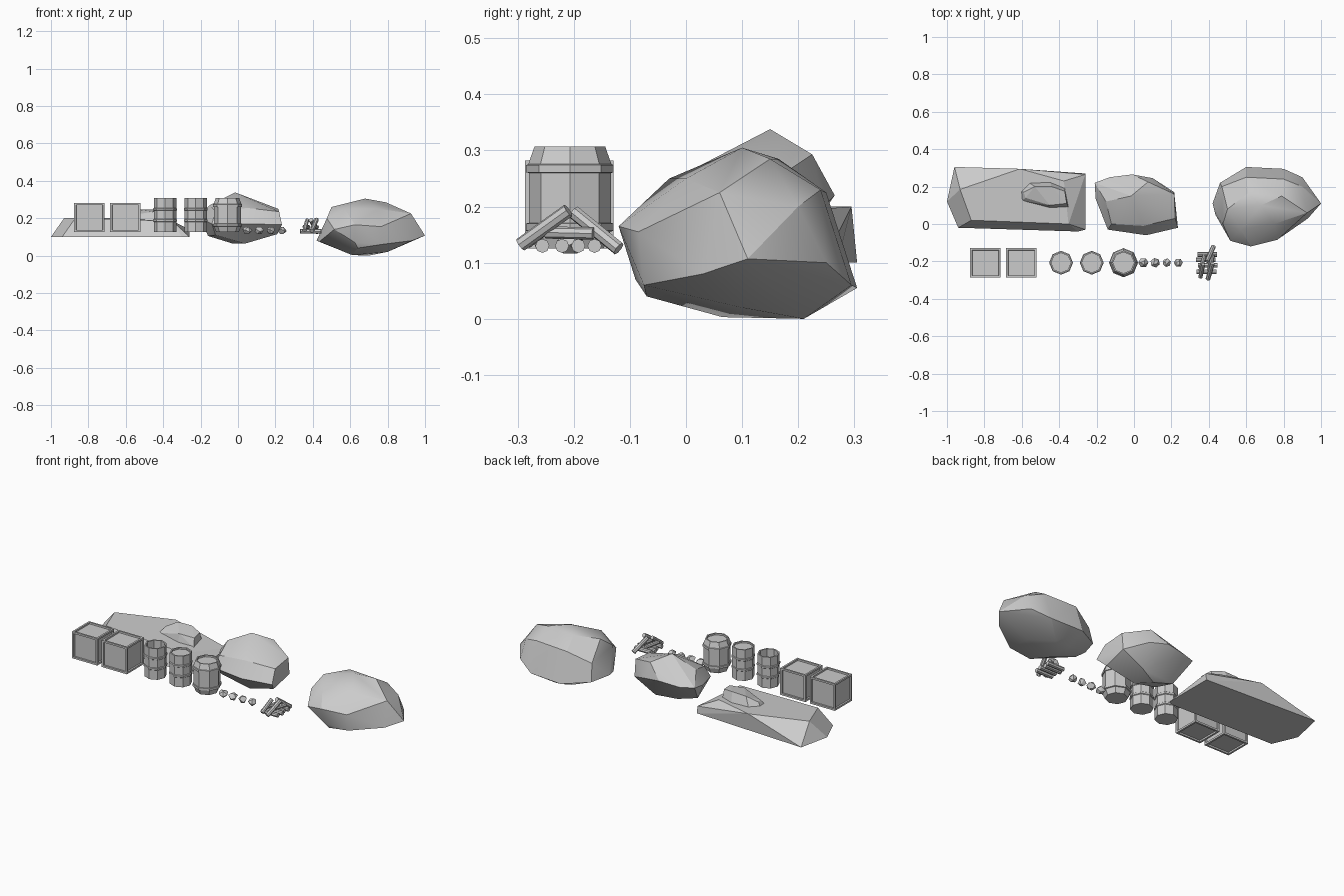
import bpy, bmesh, math
from mathutils import Vector

if "Cube" in bpy.data.objects:
    bpy.data.objects.remove(bpy.data.objects["Cube"])


def finish(name, bm, smooth=None):
    bmesh.ops.recalc_face_normals(bm, faces=bm.faces)
    me = bpy.data.meshes.new(name)
    bm.to_mesh(me)
    bm.free()
    ob = bpy.data.objects.new(name, me)
    bpy.context.collection.objects.link(ob)
    if smooth:
        bpy.context.view_layer.objects.active = ob
        ob.select_set(True)
        bpy.ops.object.shade_smooth_by_angle(angle=math.radians(smooth))
        ob.select_set(False)
    return ob


def rock(name, pts, smooth=None):
    """Faceted stone: hull of a few points, near-flat facets merged."""
    bm = bmesh.new()
    for p in pts:
        bm.verts.new(p)
    r = bmesh.ops.convex_hull(bm, input=bm.verts)
    junk = [g for g in r["geom_interior"] + r["geom_unused"] if isinstance(g, bmesh.types.BMVert)]
    bmesh.ops.delete(bm, geom=list(set(junk)), context='VERTS')
    bmesh.ops.dissolve_limit(bm, angle_limit=math.radians(7), verts=bm.verts, edges=bm.edges)
    return finish(name, bm, smooth)


def crate(name, x):
    """Box with a recessed panel on every side."""
    bm = bmesh.new()
    bmesh.ops.create_cube(bm, size=1)
    bmesh.ops.scale(bm, vec=(0.163, 0.157, 0.157), verts=bm.verts)
    bmesh.ops.translate(bm, vec=(x, -0.208, 0.204), verts=bm.verts)
    bmesh.ops.inset_individual(bm, faces=bm.faces[:], thickness=0.015)
    panels = [f for f in bm.faces if all(len(e.link_faces) == 2 for e in f.edges)
              and f.calc_area() > 0.01]
    bmesh.ops.inset_individual(bm, faces=panels, thickness=0.001, depth=-0.009)
    finish(name, bm)


def lathe(name, profile, x, y=-0.207, n=8):
    """Eight-sided turned part; ends of the profile are capped."""
    bm = bmesh.new()
    rings = [[bm.verts.new((x + r * math.cos(2 * math.pi * i / n),
                            y + r * math.sin(2 * math.pi * i / n), z)) for i in range(n)]
             for r, z in profile]
    for a, b in zip(rings, rings[1:]):
        for i in range(n):
            j = (i + 1) % n
            bm.faces.new((a[i], a[j], b[j], b[i]))
    bm.faces.new(rings[0])
    bm.faces.new(rings[-1])
    finish(name, bm)


def log(name, a, b, r=0.0125):
    a, b = Vector(a), Vector(b)
    bm = bmesh.new()
    bmesh.ops.create_cone(bm, cap_ends=True, segments=8, radius1=r, radius2=r, depth=(b - a).length)
    bm.transform((b - a).to_track_quat('Z', 'Y').to_matrix().to_4x4())
    bmesh.ops.translate(bm, vec=(a + b) / 2, verts=bm.verts)
    finish(name, bm)


# Long flat ledge with a small slab on it
rock("flat_rock", [
    (-1, .12, .1), (-.96, .305, .1), (-.26, .27, .1), (-.26, -.03, .1), (-.30, -.04, .1), (-.94, -.02, .1),
    (-.93, .185, .2), (-.61, .295, .2), (-.375, .23, .195), (-.26, .265, .14), (-.35, .0, .185),
    (-.87, .02, .2)])
rock("flat_rock_slab", [
    (-.605, .175, .19), (-.56, .22, .19), (-.45, .225, .19), (-.37, .195, .18), (-.35, .09, .18),
    (-.45, .085, .18), (-.6, .125, .19), (-.59, .17, .215), (-.53, .20, .245), (-.44, .20, .248),
    (-.37, .175, .235), (-.36, .11, .23), (-.45, .10, .235), (-.58, .14, .215)])

# Middle boulder
rock("middle_boulder", [
    (-.015, .15, .338), (.075, .225, .293), (.14, .10, .27), (.215, .16, .25), (.22, .03, .235),
    (-.21, .22, .215), (-.13, .25, .21), (-.01, .265, .22), (.10, .245, .20), (-.15, .12, .27),
    (-.205, .135, .2), (-.12, .0, .235), (.05, -.01, .255), (.235, -.02, .165), (.065, -.06, .17),
    (-.14, -.03, .17), (.21, .03, .115), (.215, .17, .15), (.04, .05, .065), (-.03, .12, .065),
    (-.16, .12, .105), (.08, .17, .08), (-.12, .03, .11)], 25)

# Right boulder
rock("right_boulder", [
    (.68, .10, .305), (.61, .165, .285), (.79, .15, .285), (.81, .05, .25), (.57, -.03, .25), (.50, .08, .26),
    (.75, -.0, .25), (.80, .24, .23), (.60, .25, .225), (.925, .06, .225), (.90, .2, .20),
    (.475, .0, .2), (.47, .2, .17), (.625, -.12, .165), (.765, -.085, .155), (.515, -.09, .14),
    (.60, .305, .055), (.80, .295, .06), (.90, .25, .10), (1.0, .11, .107), (.93, .03, .08),
    (.42, .11, .08), (.435, .05, .075), (.625, -.09, .07), (.77, -.075, .06), (.46, .22, .07),
    (.61, .065, .003), (.70, .21, .0), (.80, .1, .02), (.60, .2, .01), (.64, -.07, .04)], 25)

# Crates
for i, x in enumerate((-.794, -.602)):
    crate("crate_%d" % (i + 1), x)

# Drums: same ribbed wall, one open and one lidded
wall = [(.06, .125)]
for z in (.18, .24):
    wall += [(.06, z), (.064, z + .003), (.064, z + .012), (.06, z + .015)]
wall += [(.06, .307), (.052, .307)]
lathe("open_drum", wall + [(.052, .135)], -.39)
lathe("closed_drum", wall + [(.052, .298)], -.226)

# Bulging barrel with two hoops
lathe("barrel", [
    (.06, .125), (.072, .155), (.078, .157), (.078, .17), (.073, .171), (.073, .26), (.078, .261),
    (.078, .274), (.074, .276), (.063, .307), (.056, .307), (.056, .297)], -.056)

# Row of small stones
for i, x in enumerate((.05, .113, .175, .237)):
    s = (.027, .026, .023, .024)[i]
    pts = []
    for k in range(6):
        a = k * math.pi / 3 + i * .7
        pts.append((x + s * math.cos(a), -.207 + s * math.sin(a), .135 + .009 * math.sin(k * 2.3 + i)))
        if k % 2:
            for sg in (1, -1):
                pts.append((x + s * .5 * math.cos(a), -.207 + s * .5 * math.sin(a), .135 + sg * .019))
    rock("small_stone_%d" % (i + 1), pts)

# Woodpile: a bottom layer, cross logs, and two leaning logs
for i, y in enumerate((-.256, -.221, -.192, -.163)):
    d = (.0, .006, -.004, .004)[i]
    log("bottom_log_%d" % (i + 1), (.335 + d, y, .13), (.44 + d, y, .13))
for i, x in enumerate((.365, .41)):
    log("cross_log_%d" % (i + 1), (x - .01, -.25, .154), (x + .012, -.165, .152), .011)
log("leaning_log_front", (.395, -.295, .132), (.42, -.21, .193))
log("leaning_log_back", (.425, -.12, .125), (.39, -.20, .19))
log("leaning_log_left", (.355, -.285, .135), (.37, -.215, .19), .011)
